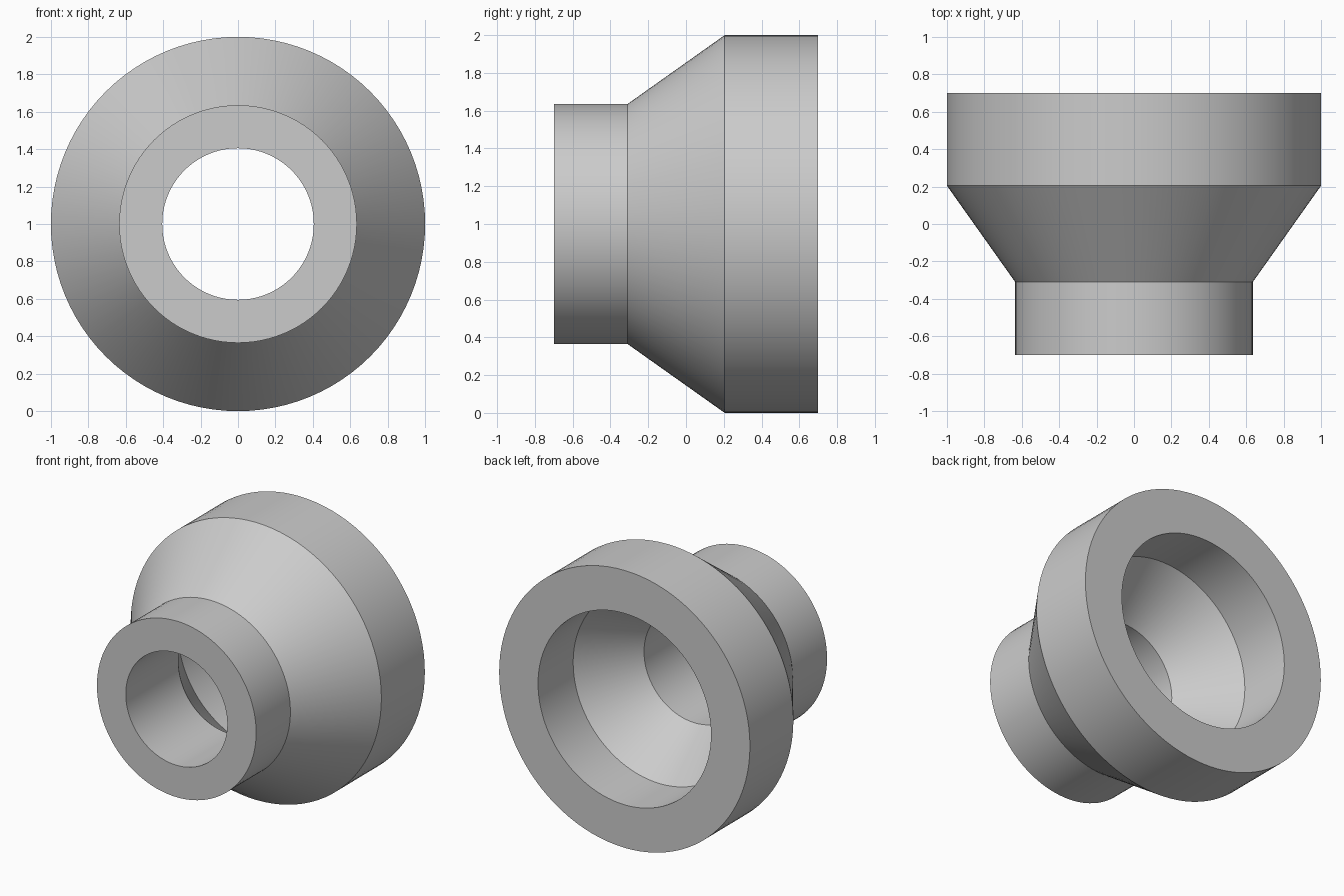
import bpy, bmesh, math
from mathutils import Matrix, Vector

cube = bpy.data.objects.get("Cube")
if cube:
    bpy.data.objects.remove(cube, do_unlink=True)

# Material
grey = bpy.data.materials.new("plain grey")
grey.use_nodes = True
colour = (0.6, 0.6, 0.6, 1)
grey.diffuse_color = colour
grey.node_tree.nodes["Principled BSDF"].inputs["Base Color"].default_value = colour

# Closed wall section as (radius, y): outside front to back, then the bore
section = [(0.635, -0.7), (0.635, -0.31), (1, 0.205), (1, 0.7),
           (0.69, 0.7), (0.69, 0.3), (0.405, -0.1), (0.405, -0.7)]
SEGMENTS = 96

# Reducer body: spin the section around the y axis
bm = bmesh.new()
rings = []
for i in range(SEGMENTS):
    turn = Matrix.Rotation(math.tau * i / SEGMENTS, 3, 'Y')
    rings.append([bm.verts.new(turn @ Vector((r, y, 0)) + Vector((0, 0, 1)))
                  for r, y in section])
for i, ring in enumerate(rings):
    after = rings[(i + 1) % SEGMENTS]
    for j in range(len(section)):
        k = (j + 1) % len(section)
        bm.faces.new((ring[j], ring[k], after[k], after[j]))
bmesh.ops.recalc_face_normals(bm, faces=bm.faces)

mesh = bpy.data.meshes.new("reducer_body")
bm.to_mesh(mesh)
bm.free()
mesh.materials.append(grey)
body = bpy.data.objects.new("reducer_body", mesh)
bpy.context.collection.objects.link(body)

# Smooth round walls with crisp rims
bpy.ops.object.select_all(action='DESELECT')
body.select_set(True)
bpy.context.view_layer.objects.active = body
bpy.ops.object.shade_smooth_by_angle(angle=math.radians(25))
